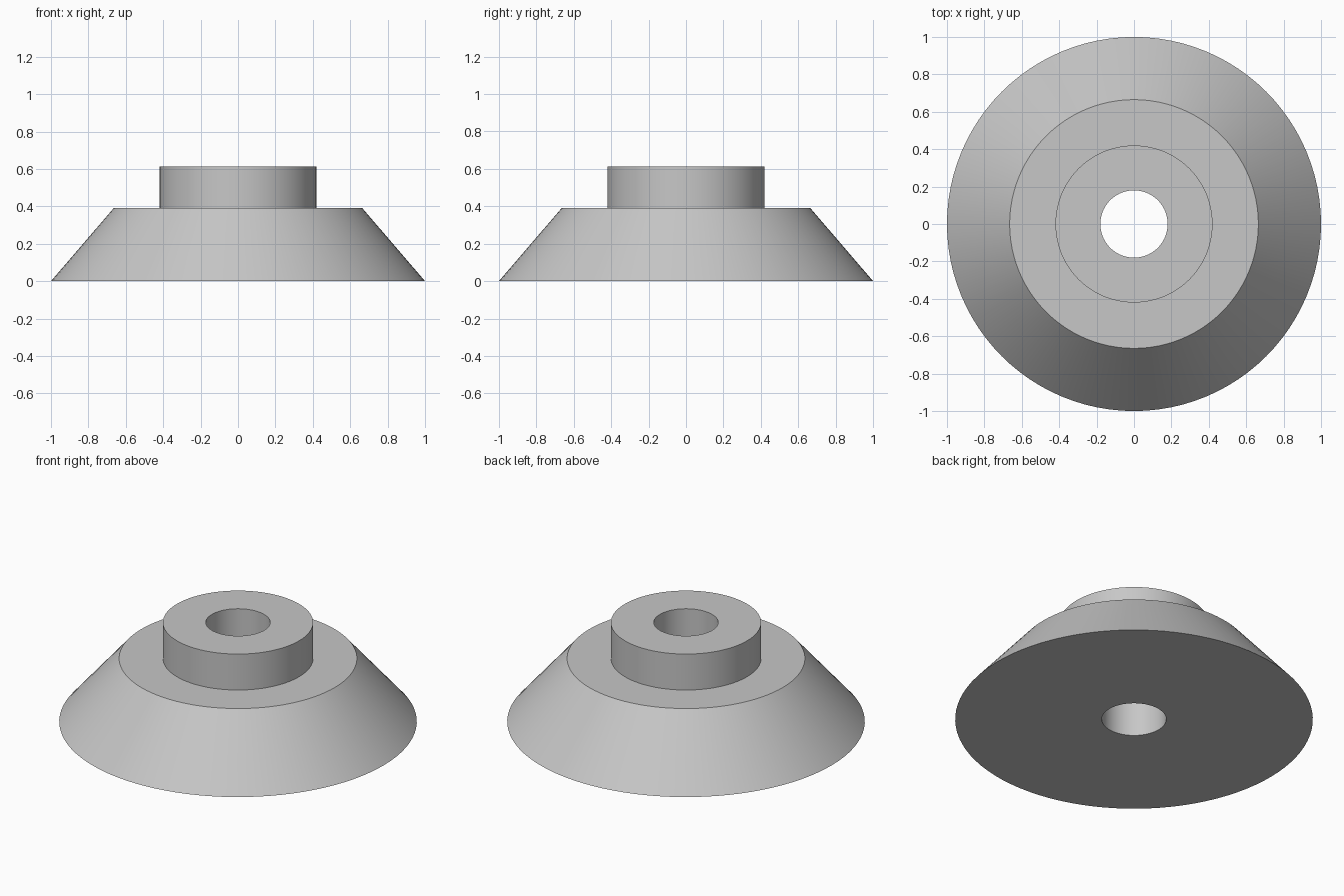
import bpy
import bmesh
import math
from mathutils import Matrix

SEGMENTS = 96

cube = bpy.data.objects.get("Cube")
if cube:
    bpy.data.objects.remove(cube, do_unlink=True)

# Plain grey material
grey = bpy.data.materials.new("plain_grey")
grey.use_nodes = True
colour = (0.57, 0.57, 0.57, 1.0)
grey.diffuse_color = colour
grey.node_tree.nodes["Principled BSDF"].inputs["Base Color"].default_value = colour


def lathe(name, profile, material):
    """Revolve a closed (radius, height) profile around the z axis."""
    bm = bmesh.new()
    rings = []
    for i in range(SEGMENTS):
        turn = Matrix.Rotation(math.tau * i / SEGMENTS, 3, "Z")
        rings.append([bm.verts.new(turn @ Matrix.Identity(3).col[0] * r) for r, z in profile])
        for vert, (r, z) in zip(rings[-1], profile):
            vert.co.z = z
    count = len(profile)
    for i in range(SEGMENTS):
        a, b = rings[i], rings[(i + 1) % SEGMENTS]
        for j in range(count):
            k = (j + 1) % count
            bm.faces.new((a[j], b[j], b[k], a[k]))
    bmesh.ops.recalc_face_normals(bm, faces=bm.faces)
    mesh = bpy.data.meshes.new(name)
    bm.to_mesh(mesh)
    bm.free()
    mesh.materials.append(material)
    obj = bpy.data.objects.new(name, mesh)
    bpy.context.collection.objects.link(obj)
    bpy.ops.object.select_all(action="DESELECT")
    obj.select_set(True)
    bpy.context.view_layer.objects.active = obj
    bpy.ops.object.shade_smooth_by_angle(angle=math.radians(30))
    return obj


# Conical flange with a raised collar and a through bore
bore, collar, shoulder, rim = 0.18, 0.42, 0.665, 1.0
shoulder_z, top_z = 0.39, 0.612
lathe("conical_collar", [
    (bore, 0), (rim, 0),
    (shoulder, shoulder_z), (collar, shoulder_z),
    (collar, top_z), (bore, top_z),
], grey)
